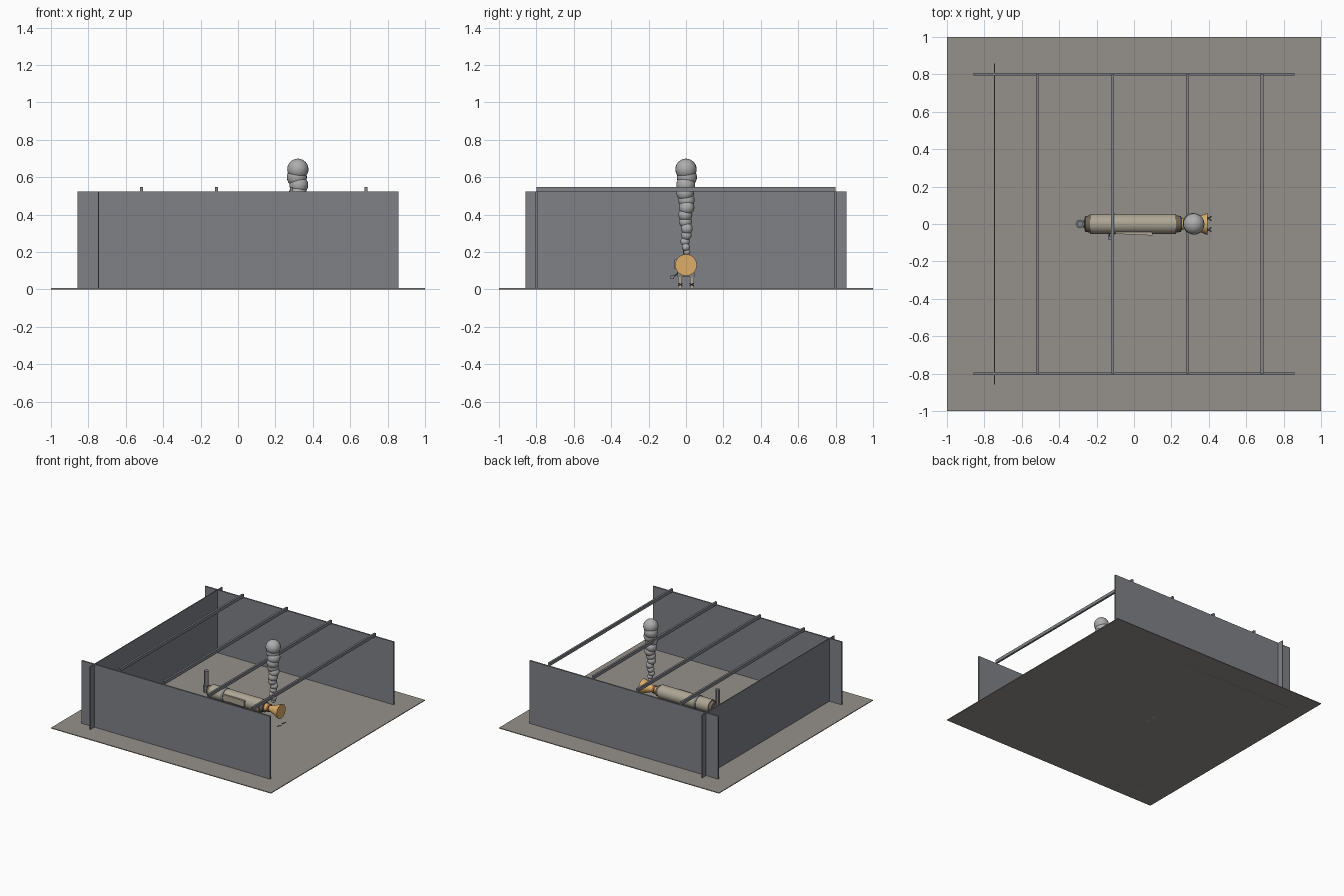
import bpy, math
from mathutils import Vector

if "Cube" in bpy.data.objects:
    bpy.data.objects.remove(bpy.data.objects["Cube"])


def mat(name, c):
    m = bpy.data.materials.new(name)
    m.diffuse_color = (*c, 1)
    m.use_nodes = True
    m.node_tree.nodes["Principled BSDF"].inputs["Base Color"].default_value = m.diffuse_color
    return m


CONCRETE = mat("concrete", (0.30, 0.28, 0.26))
WALL = mat("wall_grey", (0.21, 0.22, 0.24))
CASING = mat("casing_beige", (0.42, 0.38, 0.30))
BROWN = mat("cap_brown", (0.16, 0.13, 0.10))
COPPER = mat("copper", (0.72, 0.42, 0.14))
RED = mat("throat_red", (0.35, 0.13, 0.06))
STEEL = mat("steel", (0.22, 0.23, 0.25))
SMOKE = mat("smoke", (0.42, 0.42, 0.42))
CZ = 0.13  # height of the motor axis


def finish(name, m, smooth=False):
    o = bpy.context.object
    o.name = name
    o.data.materials.append(m)
    if smooth:
        bpy.ops.object.shade_smooth_by_angle()
    return o


def box(name, lo, hi, m):
    lo, hi = Vector(lo), Vector(hi)
    bpy.ops.mesh.primitive_cube_add(size=1, location=(lo + hi) / 2)
    bpy.context.object.scale = hi - lo
    return finish(name, m)


def rod(name, a, b, r, m, n=20):
    a, b = Vector(a), Vector(b)
    bpy.ops.mesh.primitive_cylinder_add(vertices=n, radius=r, depth=(b - a).length, location=(a + b) / 2)
    bpy.context.object.rotation_euler = (b - a).to_track_quat('Z', 'Y').to_euler()
    return finish(name, m, True)


def lathe_x(name, profile, m, n=24):
    verts = [(x, r * math.cos(2 * math.pi * i / n), CZ + r * math.sin(2 * math.pi * i / n))
             for x, r in profile for i in range(n)]
    faces = [(k * n + i, k * n + (i + 1) % n, (k + 1) * n + (i + 1) % n, (k + 1) * n + i)
             for k in range(len(profile) - 1) for i in range(n)]
    faces += [tuple(range(n))[::-1], tuple(range((len(profile) - 1) * n, len(profile) * n))]
    me = bpy.data.meshes.new(name)
    me.from_pydata(verts, [], faces)
    o = bpy.data.objects.new(name, me)
    bpy.context.collection.objects.link(o)
    bpy.ops.object.select_all(action='DESELECT')
    bpy.context.view_layer.objects.active = o
    o.select_set(True)
    return finish(name, m, True)


# Test bay: slab, three walls and roof beams
box("floor_slab", (-1, -1, 0), (1, 1, 0.006), CONCRETE)
for s, side in ((-1, "front"), (1, "back")):
    box(side + "_wall", (-0.857, s * 0.8 - 0.006, 0), (0.857, s * 0.8 + 0.006, 0.522), WALL)
box("end_wall", (-0.748, -0.857, 0), (-0.742, 0.857, 0.522), WALL)
for i in range(4):
    x = -0.515 + 0.4 * i
    box(f"roof_beam_{i}", (x - 0.008, -0.8, 0.522), (x + 0.008, 0.8, 0.548), STEEL)

# Motor casing and end caps
lathe_x("casing", [(-0.235, 0.053), (0.225, 0.053)], CASING)
lathe_x("rear_cap", [(-0.265, 0.03), (-0.26, 0.042), (-0.235, 0.046)], BROWN)
lathe_x("front_cap", [(0.225, 0.046), (0.25, 0.042), (0.256, 0.03)], BROWN)
lathe_x("casing_band", [(-0.122, 0.057), (-0.102, 0.057)], STEEL)

# Flared nozzle with a waisted throat
lathe_x("throat", [(0.25, 0.034), (0.275, 0.026), (0.29, 0.024)], COPPER)
lathe_x("nozzle_bell", [(0.288, 0.022), (0.31, 0.027), (0.34, 0.037), (0.37, 0.05), (0.392, 0.058)], COPPER)
lathe_x("throat_ring", [(0.275, 0.031), (0.292, 0.031)], RED)

# Side panel on the casing
o = box("side_panel", (-0.1, -0.057, 0.11), (0.1, -0.04, 0.16), CASING)
o.rotation_euler.z = math.radians(-2.5)
box("side_gauge", (-0.14, -0.083, 0.055), (-0.124, -0.065, 0.073), STEEL)
rod("gauge_pipe", (-0.132, -0.07, 0.064), (-0.132, -0.03, 0.1), 0.004, STEEL, 8)

# Rear vertical pipe on a thrust fitting
rod("rear_fitting", (-0.29, 0, CZ), (-0.255, 0, CZ), 0.02, STEEL, 8)
rod("rear_pipe_foot", (-0.288, 0, 0.11), (-0.288, 0, 0.165), 0.024, STEEL, 8)
rod("rear_pipe", (-0.288, 0, 0.15), (-0.288, 0, 0.285), 0.017, STEEL, 12)

# Cradle stands
for i, x in enumerate((-0.17, 0.17)):
    box(f"saddle_{i}", (x - 0.015, -0.045, 0.065), (x + 0.015, 0.045, 0.09), STEEL)
    for s in (-1, 1):
        box(f"stand_leg_{i}", (x - 0.012, s * 0.033 - 0.011, 0), (x + 0.012, s * 0.033 + 0.011, 0.075), CASING)

# Small clamps under the nozzle mouth
for s in (-1, 1):
    for k in (-1, 1):
        rod("clamp_bar", (0.385, s * 0.03 - k * 0.01, 0.02), (0.412, s * 0.03 + k * 0.01, 0.032), 0.003, STEEL, 6)

# Smoke column, widening upward
N = 13
for i in range(N):
    t = i / (N - 1)
    z = 0.2 + 0.442 * t ** 1.15
    bpy.ops.mesh.primitive_uv_sphere_add(segments=20, ring_count=12, radius=0.018 + 0.039 * t,
                                         location=(0.32 + 0.006 * math.sin(i * 2.1) * (i < N - 1),
                                                   0.005 * math.cos(i * 1.7) * (i < N - 1), z))
    finish(f"smoke_puff_{i}", SMOKE, True)
